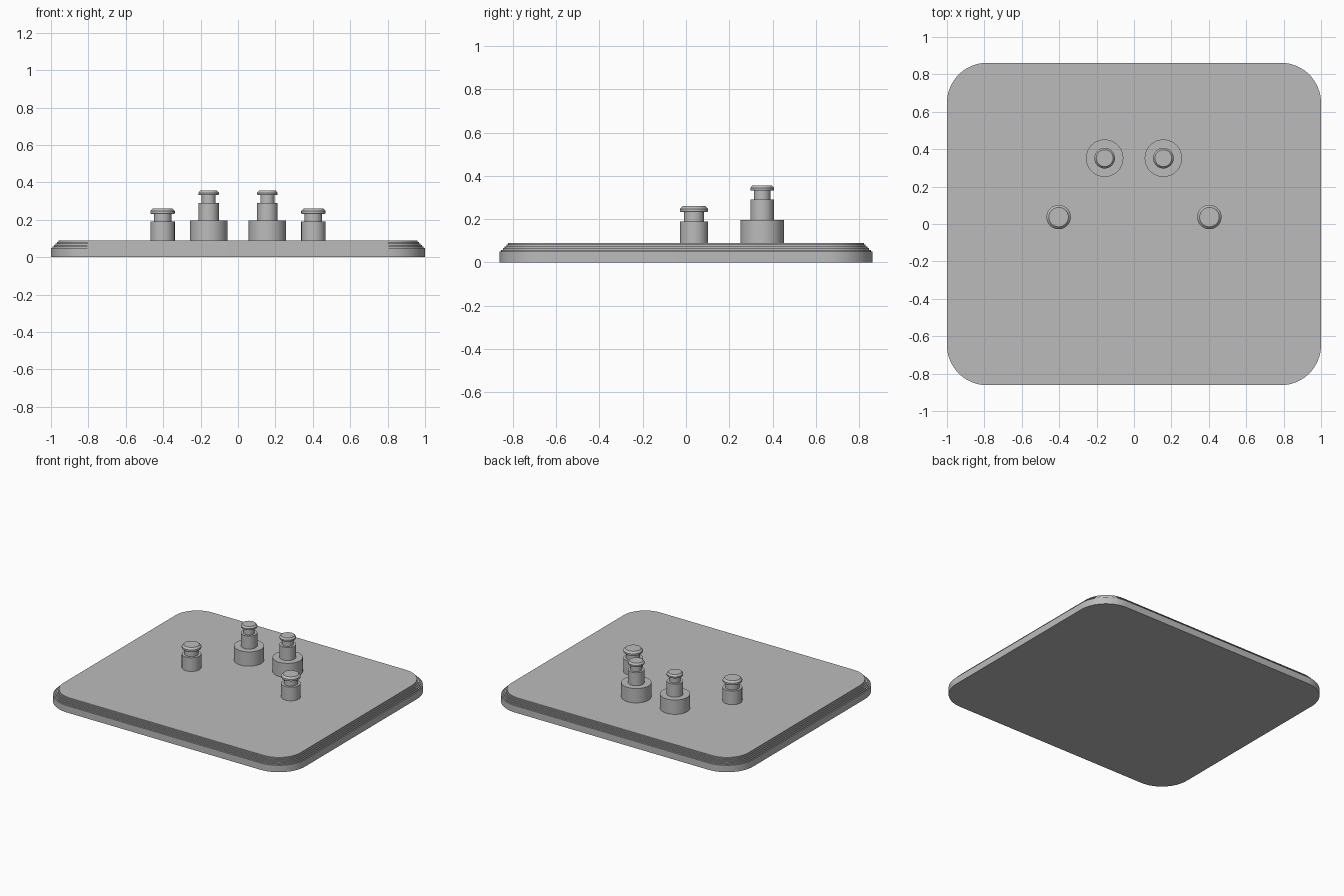
import bpy, bmesh
from math import sin, cos, pi

cube = bpy.data.objects.get("Cube")
if cube:
    bpy.data.objects.remove(cube, do_unlink=True)

grey = bpy.data.materials.new("plain grey")
grey.use_nodes = True
grey.diffuse_color = (0.5, 0.5, 0.5, 1)
grey.node_tree.nodes["Principled BSDF"].inputs["Base Color"].default_value = (0.5, 0.5, 0.5, 1)


def loft(name, rings, location=(0, 0, 0)):
    """Skin a stack of closed rings and cap both ends."""
    bm = bmesh.new()
    loops = [[bm.verts.new(p) for p in ring] for ring in rings]
    n = len(loops[0])
    for low, high in zip(loops, loops[1:]):
        for i in range(n):
            j = (i + 1) % n
            bm.faces.new((low[i], low[j], high[j], high[i]))
    bm.faces.new(loops[0][::-1])
    bm.faces.new(loops[-1])
    mesh = bpy.data.meshes.new(name)
    bm.to_mesh(mesh)
    bm.free()
    mesh.materials.append(grey)
    obj = bpy.data.objects.new(name, mesh)
    obj.location = location
    bpy.context.collection.objects.link(obj)
    bpy.ops.object.select_all(action="DESELECT")
    obj.select_set(True)
    bpy.context.view_layer.objects.active = obj
    bpy.ops.object.shade_smooth_by_angle()
    return obj


def rounded_rectangle(half_x, half_y, radius, z, steps=16):
    points = []
    for quarter, (sx, sy) in enumerate(((1, 1), (-1, 1), (-1, -1), (1, -1))):
        for i in range(steps + 1):
            a = (quarter + i / steps) * pi / 2
            points.append((sx * (half_x - radius) + radius * cos(a),
                           sy * (half_y - radius) + radius * sin(a), z))
    return points


def turned(name, profile, x, y, sides=48):
    rings = [[(r * cos(2 * pi * i / sides), r * sin(2 * pi * i / sides), z)
              for i in range(sides)] for r, z in profile]
    return loft(name, rings, (x, y, 0))


# Base plate, its upper rim stepped inwards in thin layers
TOP, RIM, LAYERS = 0.09, 0.04, 5
rings = [rounded_rectangle(1, 0.862, 0.215, 0)]
for k in range(LAYERS + 1):
    inset = RIM * k / LAYERS
    z = TOP - RIM + inset
    if k:
        rings.append(rounded_rectangle(1 - inset, 0.862 - inset, 0.215 - inset,
                                       z - RIM / LAYERS))
    rings.append(rounded_rectangle(1 - inset, 0.862 - inset, 0.215 - inset, z))
# The first layer's wall is flush with the plate side
loft("base_plate", rings)

# Grooved pegs: short outer pair and tall collared inner pair
short_peg = [(0.065, 0.08), (0.065, 0.19), (0.047, 0.19), (0.047, 0.232),
             (0.062, 0.232), (0.065, 0.237), (0.065, 0.247), (0.052, 0.26)]
tall_peg = [(0.1, 0.08), (0.1, 0.195), (0.055, 0.195), (0.055, 0.29),
            (0.038, 0.29), (0.038, 0.332), (0.053, 0.332), (0.055, 0.336),
            (0.055, 0.344), (0.045, 0.356)]
for side, sign in (("left", 1), ("right", -1)):
    turned("outer_peg_" + side, short_peg, sign * 0.403, 0.037)
    turned("inner_peg_" + side, tall_peg, sign * 0.157, 0.352)
